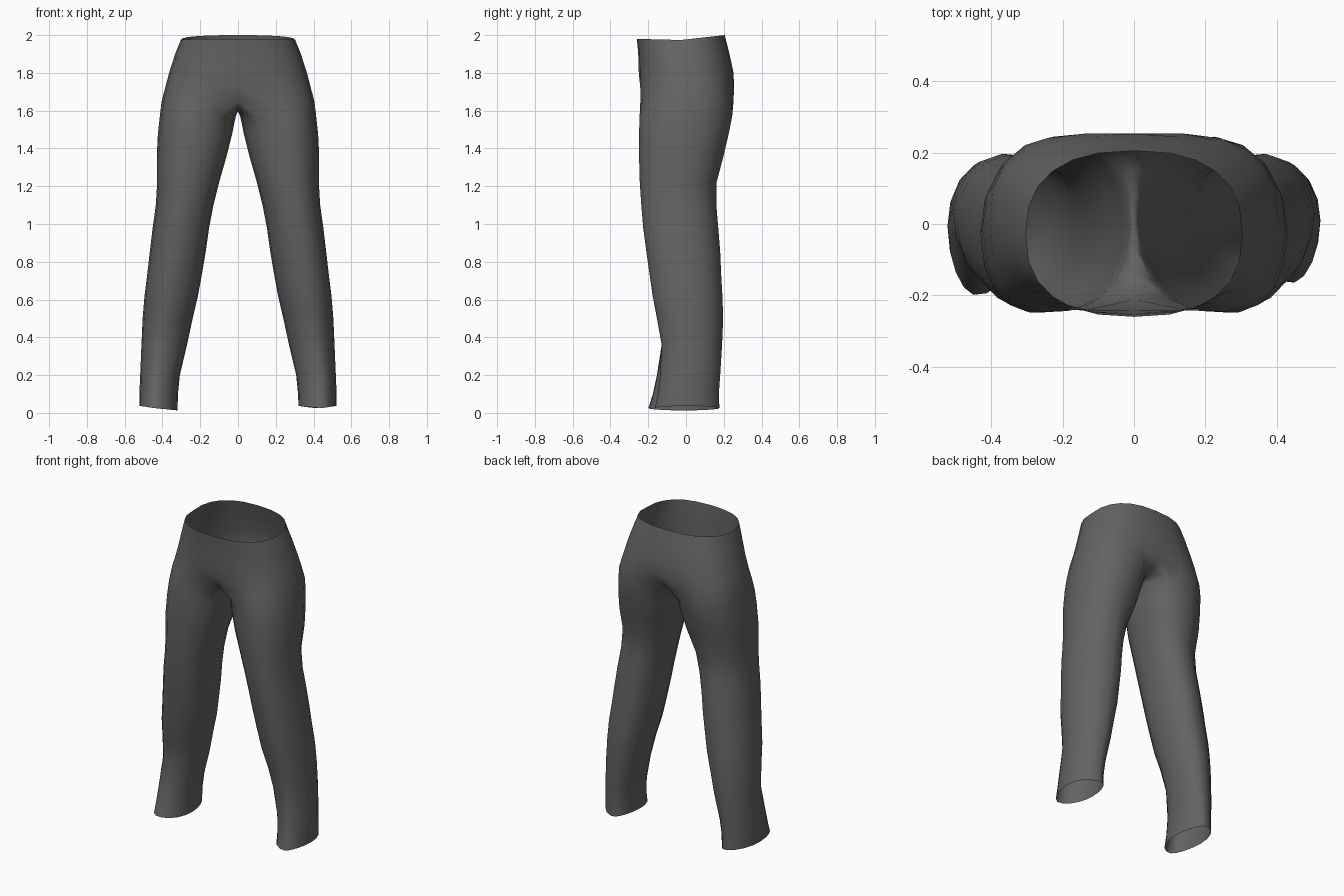
import bpy, bmesh
from math import sin, cos, radians, copysign, pi

cube = bpy.data.objects.get("Cube")
if cube:
    bpy.data.objects.remove(cube)

OUTER, INNER = 12, 6   # steps around the outside and the inside of each leg

# Torso rings: height, half width, front y, back y, dent at the centre line, squareness
TORSO = [(1.98, .303, -.26, .205, 0, 2.45), (1.9, .333, -.253, .23, 0, 2.45),
         (1.8, .365, -.25, .252, 0, 2.45), (1.72, .386, -.25, .262, .008, 2.6),
         (1.65, .404, -.256, .266, .045, 2.75)]

# Leg rings: height, inner x, outer x, front y, back y
LEG = [(1.57, .012, .414, -.247, .246), (1.48, .03, .424, -.25, .228),
       (1.36, .06, .43, -.25, .2), (1.22, .1, .428, -.246, .163),
       (1.1, .13, .435, -.238, .162), (.98, .153, .452, -.228, .172),
       (.86, .17, .466, -.212, .182), (.74, .19, .48, -.195, .187),
       (.62, .212, .495, -.178, .194), (.5, .24, .505, -.155, .198),
       (.36, .27, .511, -.13, .192), (.2, .308, .518, -.148, .182),
       (.1, .318, .522, -.165, .175), (.025, .32, .522, -.185, .178)]


def superellipse(angle, power):
    c, s = cos(angle), sin(angle)
    return (copysign(abs(c) ** (2 / power), c), copysign(abs(s) ** (2 / power), s))


def torso_ring(z, half_width, front, back, dent, power):
    mid, depth = (front + back) / 2, (back - front) / 2
    ring = []
    for i in range(OUTER + 1):
        c, s = superellipse(radians(-90 + 180 * i / OUTER), power)
        near = max(0, 1 - abs(c) * 2.2)
        x = 0 if i in (0, OUTER) else half_width * c
        y = mid + s * (depth - dent * near)
        rise = .02 * max(0, s) - .006 * (1 - abs(s)) if z > 1.95 else 0
        ring.append((x, y, z + rise))
    return ring


def crotch_seam(front, back):
    """Points under the body, from the back centre to the front centre."""
    pts = []
    for j in range(1, INNER):
        t = j / INNER
        pts.append((0, back[1] + (front[1] - back[1]) * t, 1.65 - .055 * sin(t * pi) ** .5))
    return pts


def leg_ring(z, x0, x1, front, back, side):
    mid, depth = (front + back) / 2, (back - front) / 2
    cx, rx = (x0 + x1) / 2, (x1 - x0) / 2
    # squarer at the thigh, rounder at the ankle
    power = 2.25 if z > 1.3 else 2.1 if z > .55 else 1.95
    ring = []
    for i in range(OUTER + INNER):
        if i <= OUTER:
            a = -125 + 250 * i / OUTER
        else:
            a = 125 + 110 * (i - OUTER) / INNER
        c, s = superellipse(radians(a), power)
        dz = 0
        if z < .05:      # uneven hem
            dz = .012 * c if side < 0 else .012 * abs(c)
        # fuller towards the outer front and the inner back
        ring.append((cx + rx * c - .02 * s * (1 - abs(c)), mid + depth * s, z + dz))
    return ring


def bridge(bm, a, b, side, closed):
    n = len(a)
    for i in range(n if closed else n - 1):
        k = (i + 1) % n
        quad = [a[i], b[i], b[k], a[k]]
        bm.faces.new(quad if side > 0 else quad[::-1])


def build_side(bm, side):
    def add(points):
        return [bm.verts.new((side * x, y, z)) for x, y, z in points]

    rings = [torso_ring(*row) for row in TORSO]
    bands = [add(r) for r in rings]
    for a, b in zip(bands, bands[1:]):
        bridge(bm, a, b, side, False)
    # the last torso ring closes around the crotch and runs on as the leg
    last = bands[-1] + add(crotch_seam(rings[-1][0], rings[-1][-1]))
    for z, x0, x1, front, back in LEG:
        if z < .3:       # the right hem flares further forward
            flare = (.36 - z) / .34
            front += .02 * flare if side > 0 else -.015 * flare
        nxt = add(leg_ring(z, x0, x1, front, back, side))
        bridge(bm, last, nxt, side, True)
        last = nxt


# Cloth
cloth = bpy.data.materials.new("dark_grey_cloth")
cloth.use_nodes = True
grey = (.125, .125, .125, 1)
cloth.diffuse_color = grey
bsdf = cloth.node_tree.nodes["Principled BSDF"]
bsdf.inputs["Base Color"].default_value = grey
bsdf.inputs["Roughness"].default_value = .9

# Trousers, both halves joined on the centre line
bm = bmesh.new()
for side in (1, -1):
    build_side(bm, side)
bmesh.ops.remove_doubles(bm, verts=bm.verts, dist=.0005)
bmesh.ops.recalc_face_normals(bm, faces=bm.faces)
for f in bm.faces:
    f.smooth = True
mesh = bpy.data.meshes.new("trousers")
bm.to_mesh(mesh)
bm.free()
mesh.materials.append(cloth)
trousers = bpy.data.objects.new("trousers", mesh)
bpy.context.collection.objects.link(trousers)
